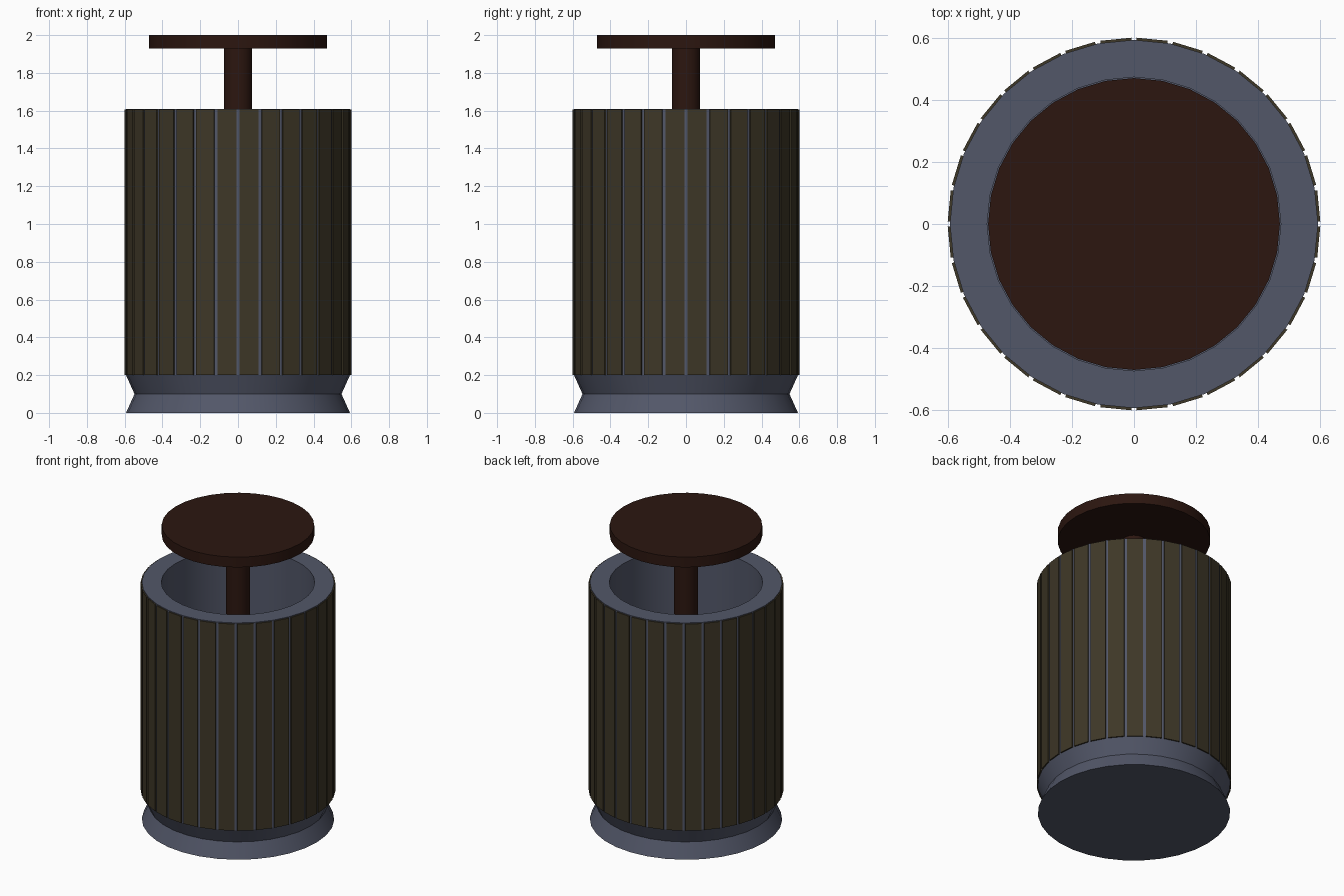
import bpy, bmesh, math
from mathutils import Matrix

if "Cube" in bpy.data.objects:
    bpy.data.objects.remove(bpy.data.objects["Cube"])

SIDES = 32


def material(name, rgb):
    m = bpy.data.materials.new(name)
    m.diffuse_color = (*rgb, 1)
    m.use_nodes = True
    m.node_tree.nodes["Principled BSDF"].inputs["Base Color"].default_value = m.diffuse_color
    return m


def finish(name, bm, mat, smooth=True):
    bmesh.ops.recalc_face_normals(bm, faces=bm.faces)
    me = bpy.data.meshes.new(name)
    bm.to_mesh(me)
    bm.free()
    ob = bpy.data.objects.new(name, me)
    bpy.context.collection.objects.link(ob)
    me.materials.append(mat)
    if smooth:
        bpy.ops.object.select_all(action='DESELECT')
        ob.select_set(True)
        bpy.context.view_layer.objects.active = ob
        bpy.ops.object.shade_smooth_by_angle(angle=math.radians(20))
    return ob


def lathe(name, profile, mat):
    """Revolve an (r, z) profile and cap both ends."""
    bm = bmesh.new()
    rings = []
    for r, z in profile:
        rings.append([bm.verts.new((r * math.cos(a), r * math.sin(a), z))
                      for a in (math.tau * i / SIDES for i in range(SIDES))])
    for lo, hi in zip(rings, rings[1:]):
        for i in range(SIDES):
            j = (i + 1) % SIDES
            bm.faces.new((lo[i], lo[j], hi[j], hi[i]))
    bm.faces.new(rings[0])
    bm.faces.new(rings[-1])
    return finish(name, bm, mat)


metal = material("slate_metal", (0.085, 0.095, 0.14))
wood = material("dark_slat_wood", (0.048, 0.038, 0.02))
brown = material("dark_brown", (0.025, 0.008, 0.005))

# Hollow body with pinched foot
FLOOR = 0.1
lathe("bin_body", [(0.593, 0), (0.548, 0.1), (0.593, 0.2), (0.593, 1.61),
                   (0.473, 1.61), (0.473, FLOOR)], metal)

# Flat slats, one per body side
bm = bmesh.new()
for i in range(SIDES):
    turn = Matrix.Rotation(math.tau * (i + 0.5) / SIDES, 4, 'Z')
    place = Matrix.Translation((0.593, 0, 0.9025))
    size = Matrix.Diagonal((0.01, 0.1, 1.405, 1))
    bmesh.ops.create_cube(bm, size=1, matrix=turn @ place @ size)
finish("slats", bm, wood, smooth=False)

# Central post and round cover
lathe("post", [(0.075, FLOOR), (0.075, 1.93)], brown)
lathe("cover", [(0.47, 1.93), (0.47, 2.0)], brown)
